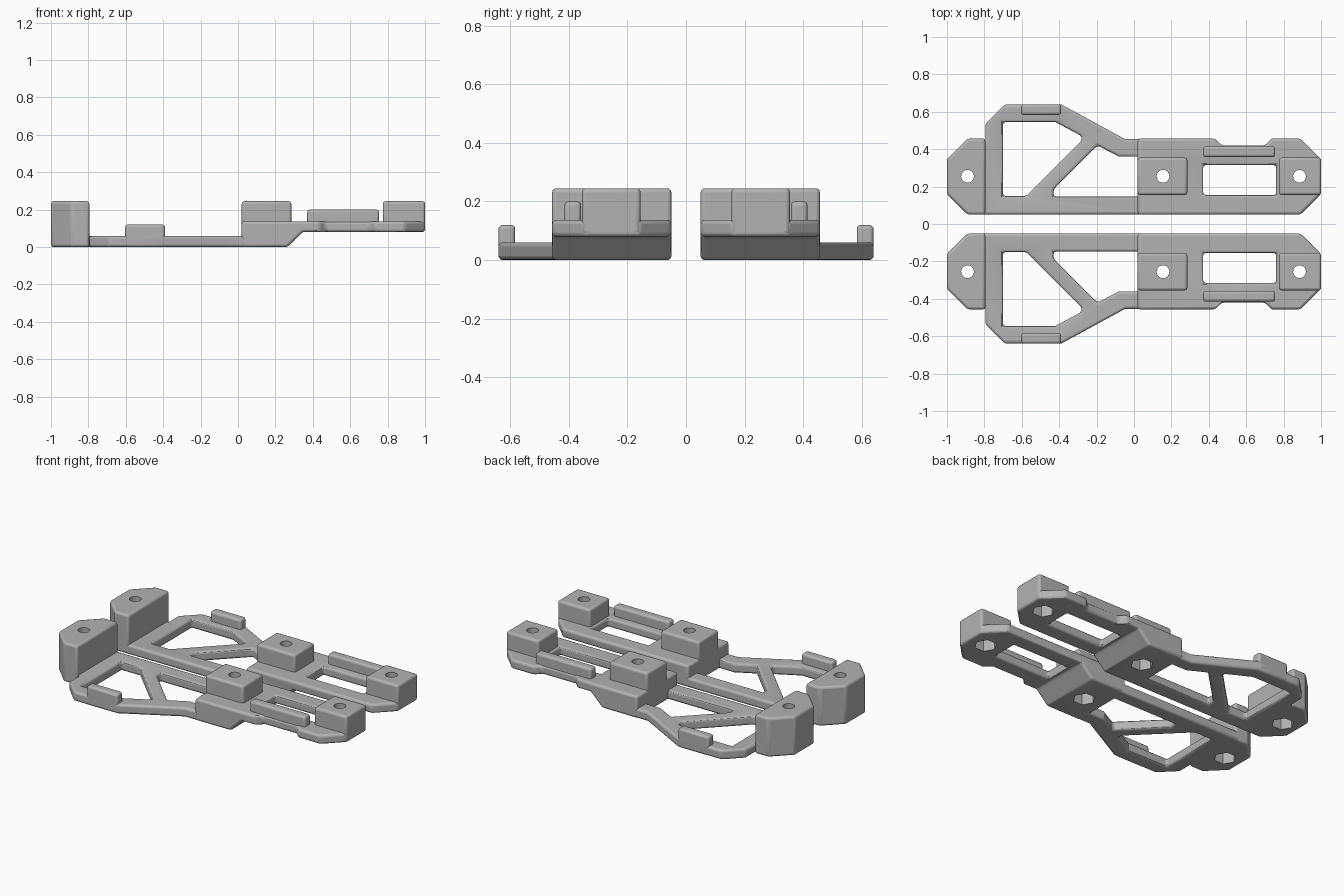
import bpy, bmesh, math

if "Cube" in bpy.data.objects:
    bpy.data.objects.remove(bpy.data.objects["Cube"])

grey = bpy.data.materials.new("light grey plastic")
grey.use_nodes = True
grey.diffuse_color = (0.45, 0.45, 0.45, 1)
grey.node_tree.nodes["Principled BSDF"].inputs["Base Color"].default_value = (0.45, 0.45, 0.45, 1)

TOP, MID = 0.245, 0.255          # pad height, centre line of each half


def prism(name, outline, low, high, upright=False):
    """Extrude an outline along z, or along y when it is a side profile."""
    bm = bmesh.new()
    place = (lambda a, b: (a, low, b)) if upright else (lambda a, b: (a, b, low))
    face = bm.faces.new([bm.verts.new(place(a, b)) for a, b in outline])
    new = bmesh.ops.extrude_face_region(bm, geom=[face])["geom"]
    step = (0, high - low, 0) if upright else (0, 0, high - low)
    bmesh.ops.translate(bm, vec=step, verts=[v for v in new if isinstance(v, bmesh.types.BMVert)])
    bmesh.ops.recalc_face_normals(bm, faces=bm.faces)
    mesh = bpy.data.meshes.new(name)
    bm.to_mesh(mesh)
    bm.free()
    obj = bpy.data.objects.new(name, mesh)
    bpy.context.collection.objects.link(obj)
    mesh.materials.append(grey)
    return obj


def box(x0, x1, y0, y1):
    return [(x0, y0), (x1, y0), (x1, y1), (x0, y1)]


def ring(x, radius, sides):
    return [(x + radius * math.cos(math.tau * i / sides),
             MID + radius * math.sin(math.tau * i / sides)) for i in range(sides)]


def cutter(*args, **kwargs):
    obj = prism(*args, **kwargs)
    obj.hide_render = True
    obj.hide_set(True)
    return obj


def cut(obj, tools):
    for tool in tools:
        mod = obj.modifiers.new("cut", 'BOOLEAN')
        mod.operation, mod.solver, mod.object = 'DIFFERENCE', 'EXACT', tool


def finish(obj, openings=(), bores=()):
    """Cut openings, round the edges, drill the screw bores, mirror the half."""
    cut(obj, openings)
    bevel = obj.modifiers.new("rounded edges", 'BEVEL')
    bevel.width, bevel.segments = 0.014, 3
    bevel.limit_method, bevel.angle_limit = 'ANGLE', math.radians(30)
    bevel.use_clamp_overlap = False
    cut(obj, bores)
    mirror = obj.modifiers.new("other half", 'MIRROR')
    mirror.use_axis = (False, True, False)
    mirror.use_clip = False
    for o in bpy.context.selected_objects:
        o.select_set(False)
    obj.select_set(True)
    bpy.context.view_layer.objects.active = obj
    bpy.ops.object.shade_smooth_by_angle(angle=math.radians(35))


# Screw bores: round hole on top, hexagonal nut pocket below
bores = {}
for key, x, depth in (("post", -0.89, 0.1), ("middle", 0.155, 0.1), ("end", 0.885, 0.15)):
    bores[key] = [cutter(key + "_screw_hole", ring(x, 0.034, 24), -0.1, 0.4),
                  cutter(key + "_nut_pocket", ring(x, 0.065, 6), -0.1, depth)]

# Tall chamfered end post
post = prism("end_post", [(-1, 0.16), (-0.89, 0.05), (-0.795, 0.05), (-0.795, 0.457),
                          (-0.89, 0.457), (-1, 0.347)], 0, TOP)
finish(post, bores=bores["post"])

# Flat truss frame with two openings
frame = prism("truss_frame", [(-0.83, 0.05), (0.06, 0.05), (0.06, 0.455), (-0.05, 0.455),
                              (-0.39, 0.64), (-0.69, 0.64), (-0.795, 0.535), (-0.795, 0.44),
                              (-0.83, 0.44)], 0, 0.06)
large = cutter("large_opening", [(-0.7, 0.15), (-0.575, 0.15), (-0.28, 0.445), (-0.28, 0.47),
                                 (-0.42, 0.545), (-0.7, 0.545)], -0.1, 0.2)
small = cutter("small_opening", [(-0.43, 0.147), (0.03, 0.147), (0.03, 0.36), (-0.08, 0.36),
                                 (-0.195, 0.42), (-0.43, 0.185)], -0.1, 0.2)
finish(frame, [large, small], bores["post"])

# Raised deck with a deep foot, side notch and window
deck = prism("raised_deck", [(0.02, 0.05), (0.89, 0.05), (1, 0.16), (1, 0.347), (0.89, 0.457),
                             (0.735, 0.457), (0.7, 0.42), (0.47, 0.42), (0.433, 0.457),
                             (0.02, 0.457)], 0, 0.137)
undercut = cutter("undercut", [(0.165, -0.1), (0.345, 0.08), (1.1, 0.08), (1.1, -0.1)],
                  -0.1, 0.8, upright=True)
window = cutter("deck_window", box(0.37, 0.76, 0.155, 0.315), -0.1, 0.4)
finish(deck, [undercut, window], bores["middle"] + bores["end"])

# Screw pads on the deck
for name, x0, x1, key in (("middle_pad", 0.02, 0.285, "middle"), ("end_pad", 0.775, 1, "end")):
    finish(prism(name, box(x0, x1, 0.155, 0.355), 0.085, TOP), bores=bores[key])

# Upright retaining lips
finish(prism("frame_lip", box(-0.603, -0.39, 0.583, 0.64), 0, 0.12))
finish(prism("deck_lip", box(0.37, 0.755, 0.358, 0.415), 0.085, 0.2))
